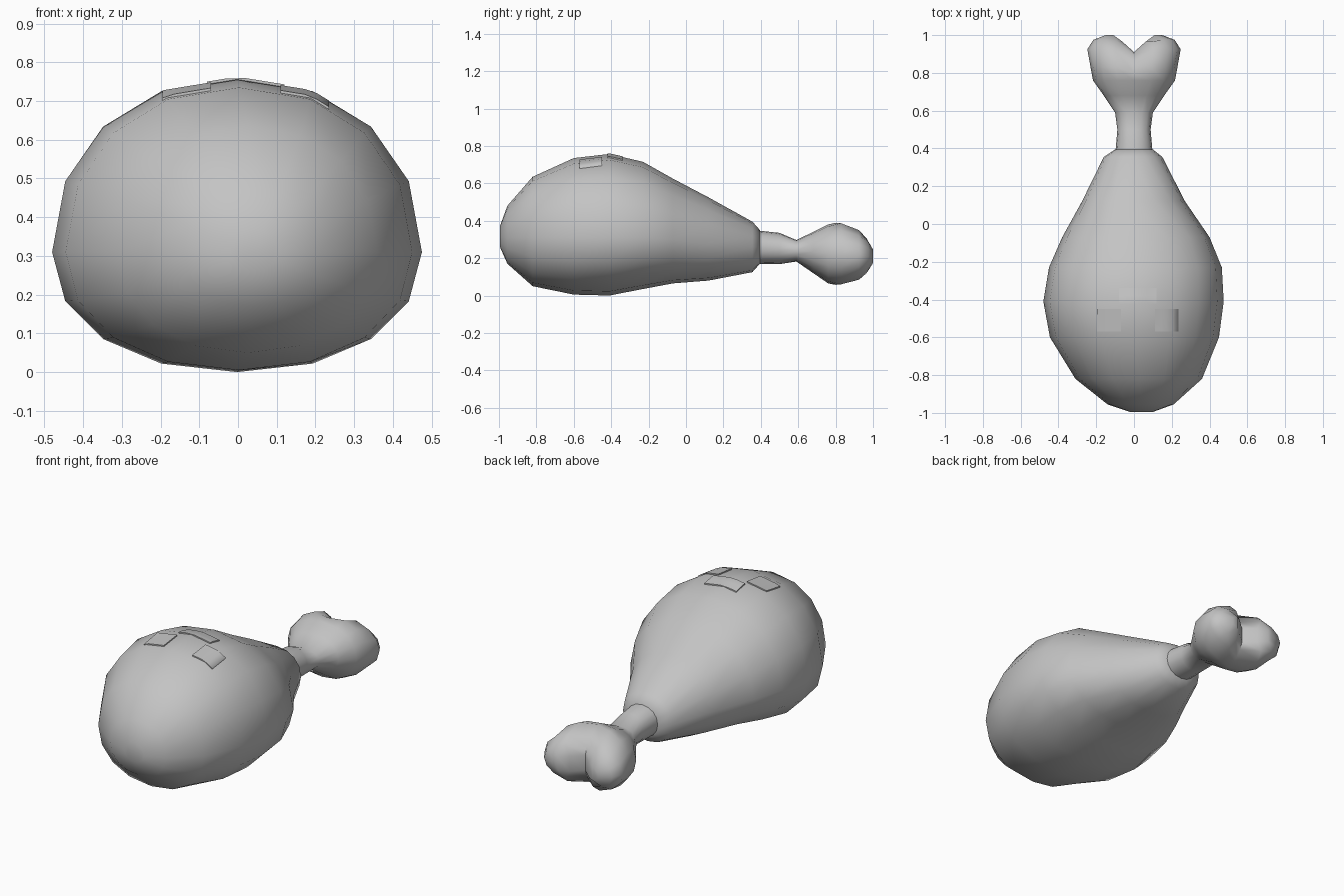
import bpy, bmesh, math
from mathutils import Vector
from mathutils.bvhtree import BVHTree

if "Cube" in bpy.data.objects:
    bpy.data.objects.remove(bpy.data.objects["Cube"])

grey = bpy.data.materials.new("plain grey")
grey.use_nodes = True
colour = (0.55, 0.55, 0.55, 1)
grey.diffuse_color = colour
grey.node_tree.nodes["Principled BSDF"].inputs["Base Color"].default_value = colour


def add_object(name, bm):
    mesh = bpy.data.meshes.new(name)
    bm.to_mesh(mesh)
    bm.free()
    mesh.materials.append(grey)
    obj = bpy.data.objects.new(name, mesh)
    bpy.context.collection.objects.link(obj)
    bpy.ops.object.select_all(action="DESELECT")
    obj.select_set(True)
    bpy.context.view_layer.objects.active = obj
    bpy.ops.object.shade_smooth_by_angle(angle=math.radians(65))
    return obj


def loft(stations, sides=16, power=2.15):
    """Skin rounded rings: (y, left x, right x, bottom, widest z, top, notch)."""
    bm = bmesh.new()
    rings = []
    for y, x0, x1, low, mid, top, notch in stations:
        ring = []
        for i in range(sides):
            a = 2 * math.pi * i / sides
            c, s = (math.copysign(abs(f) ** (2 / power), f)
                    for f in (math.cos(a), math.sin(a)))
            x = (x0 + x1) / 2 + c * (x1 - x0) / 2
            z = mid + s * ((top - mid) if s > 0 else (mid - low))
            # The notch pulls the middle of a ring back and pinches it
            dip = notch * max(0, 1 - abs(x) / 0.1)
            z = mid + (z - mid) * (1 - 2 * dip)
            ring.append(bm.verts.new((x, y - dip, z)))
        rings.append(ring)
    for a, b in zip(rings, rings[1:]):
        for i in range(sides):
            j = (i + 1) % sides
            bm.faces.new((a[i], a[j], b[j], b[i]))
    # Close both ends with strips from top to bottom
    for ring in (rings[0], rings[-1]):
        for i in range(sides // 2):
            quad = [ring[i], ring[i + 1], ring[-i - 1], ring[-i]]
            bm.faces.new(list(dict.fromkeys(quad)))
    bmesh.ops.recalc_face_normals(bm, faces=bm.faces)
    return bm


# Meat: a plump body narrowing to a collar
meat = loft([
    (-0.995, -0.02, 0.10, 0.26, 0.31, 0.37, 0),
    (-0.955, -0.14, 0.21, 0.17, 0.31, 0.48, 0),
    (-0.82, -0.31, 0.36, 0.05, 0.31, 0.635, 0),
    (-0.60, -0.445, 0.45, 0.005, 0.31, 0.735, 0),
    (-0.41, -0.48, 0.475, 0.0, 0.31, 0.757, 0),
    (-0.23, -0.45, 0.465, 0.035, 0.31, 0.715, 0),
    (-0.07, -0.38, 0.40, 0.065, 0.30, 0.625, 0),
    (0.12, -0.275, 0.27, 0.08, 0.28, 0.525, 0),
    (0.355, -0.16, 0.15, 0.125, 0.26, 0.395, 0),
    (0.395, -0.10, 0.10, 0.17, 0.26, 0.35, 0),
])
surface = BVHTree.FromBMesh(meat)
add_object("meat", meat)

# Bone: a thin shaft flaring into a two-lobed knuckle
bone = loft([(y, -w, w, low, mid, top, notch) for y, w, low, mid, top, notch in [
    (0.36, 0.10, 0.17, 0.26, 0.35, 0),
    (0.50, 0.088, 0.168, 0.25, 0.335, 0),
    (0.59, 0.10, 0.182, 0.24, 0.297, 0),
    (0.68, 0.16, 0.12, 0.235, 0.34, 0),
    (0.76, 0.217, 0.065, 0.225, 0.38, 0),
    (0.83, 0.23, 0.047, 0.22, 0.40, 0.03),
    (0.925, 0.247, 0.075, 0.215, 0.36, 0.06),
    (0.975, 0.215, 0.11, 0.21, 0.315, 0.08),
    (1.0, 0.15, 0.16, 0.21, 0.26, 0.09),
]])
add_object("bone", bone)


def plate(name, x0, x1, y0, y1, lift=0.007, steps=4):
    """Thin patch that follows the top of the meat."""
    bm = bmesh.new()
    rows = []
    for j in range(steps + 1):
        row = []
        for i in range(steps + 1):
            start = Vector((x0 + (x1 - x0) * i / steps,
                            y0 + (y1 - y0) * j / steps, 2))
            hit = surface.ray_cast(start, Vector((0, 0, -1)))
            row.append(bm.verts.new(hit[0] + Vector((0, 0, lift))))
        rows.append(row)
    for a, b in zip(rows, rows[1:]):
        for i in range(steps):
            bm.faces.new((a[i], a[i + 1], b[i + 1], b[i]))
    border = [e for e in bm.edges if e.is_boundary]
    skirt = bmesh.ops.extrude_edge_only(bm, edges=border)["geom"]
    for v in skirt:
        if isinstance(v, bmesh.types.BMVert):
            v.co.z -= lift + 0.002
    bmesh.ops.recalc_face_normals(bm, faces=bm.faces)
    add_object(name, bm)


# Small patches on top
plate("right_patch", -0.195, -0.07, -0.57, -0.45)
plate("left_patch", 0.11, 0.235, -0.57, -0.45)
plate("middle_patch", -0.08, 0.12, -0.42, -0.34)
